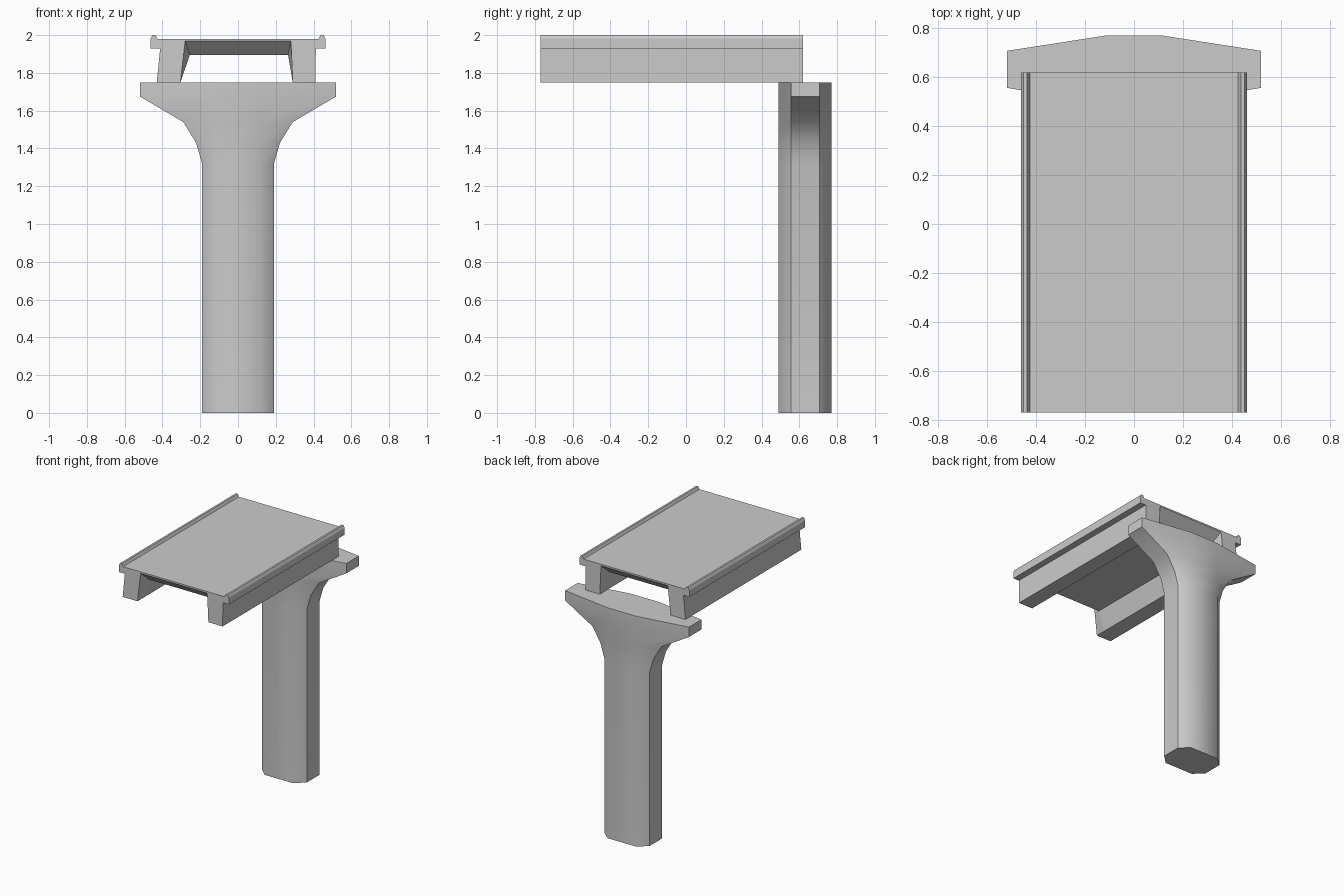
import bpy, bmesh, math

if "Cube" in bpy.data.objects:
    bpy.data.objects.remove(bpy.data.objects["Cube"])


def loft(name, rings, smooth=None):
    """Skin a list of matching closed rings and cap both ends."""
    bm = bmesh.new()
    loops = [[bm.verts.new(p) for p in ring] for ring in rings]
    n = len(loops[0])
    for a, b in zip(loops, loops[1:]):
        for i in range(n):
            j = (i + 1) % n
            bm.faces.new((a[i], a[j], b[j], b[i]))
    bm.faces.new(loops[0])
    bm.faces.new(loops[-1])
    bmesh.ops.recalc_face_normals(bm, faces=bm.faces)
    mesh = bpy.data.meshes.new(name)
    bm.to_mesh(mesh)
    bm.free()
    ob = bpy.data.objects.new(name, mesh)
    bpy.context.collection.objects.link(ob)
    if smooth:
        bpy.ops.object.select_all(action='DESELECT')
        bpy.context.view_layer.objects.active = ob
        ob.select_set(True)
        bpy.ops.object.shade_smooth_by_angle(angle=math.radians(smooth))
    return ob


# Pier: elongated octagon that flares sideways into a hammerhead cap
def pier_ring(half_width, z):
    c = [(0.12, 0.49), (half_width, 0.557), (half_width, 0.708), (0.12, 0.77)]
    return [(x, y, z) for x, y in c] + [(-x, y, z) for x, y in reversed(c)]


pier_steps = [(0.19, 0), (0.19, 1.32), (0.222, 1.43), (0.29, 1.54),
              (0.52, 1.675), (0.52, 1.75)]
loft("pier", [pier_ring(w, z) for w, z in pier_steps], smooth=45)


# Deck: slab on two girders with kerbs; the slab thins out at both ends
def deck_ring(y, left, right, z_under):
    kerb = [(0.412, 1.93), (0.462, 1.93), (0.462, 1.982), (0.452, 2.0),
            (0.437, 2.0), (0.426, 1.98)]
    profile = [(0.29, 1.75), (0.41, 1.75)] + kerb
    profile += [(-x, z) for x, z in reversed(kerb)]
    profile += [(-0.43, 1.75), (-0.305, 1.75), (left, z_under), (right, z_under)]
    return [(x, y, z) for x, z in profile]


end = (-0.28, 0.28, 1.968)
mid = (-0.255, 0.265, 1.895)
loft("deck", [deck_ring(-0.77, *end), deck_ring(-0.69, *mid),
              deck_ring(0.54, *mid), deck_ring(0.62, *end)])
